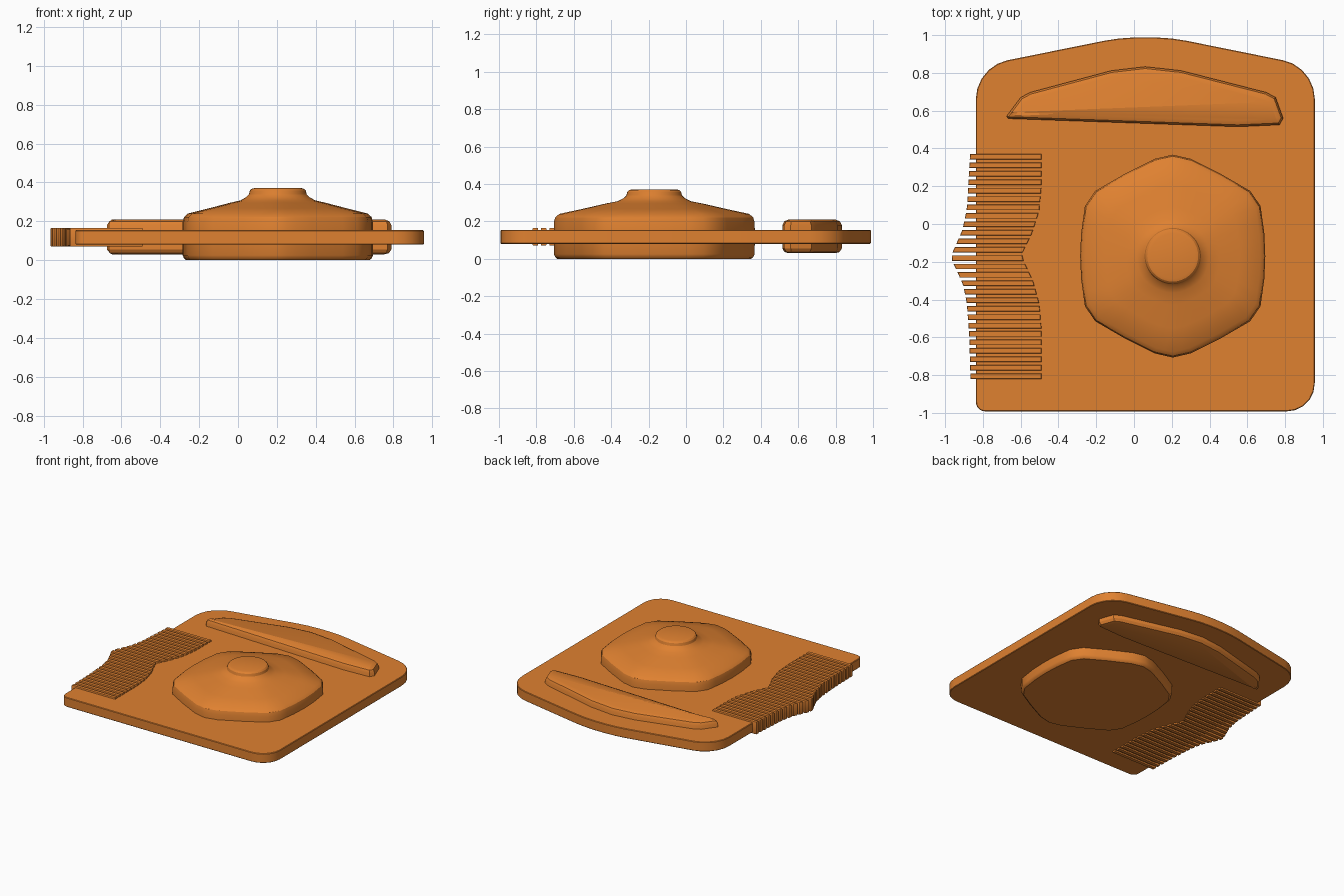
import bpy, bmesh, math
from mathutils import Vector

if "Cube" in bpy.data.objects:
    bpy.data.objects.remove(bpy.data.objects["Cube"])

mat = bpy.data.materials.new("orange")
mat.diffuse_color = (0.74, 0.22, 0.03, 1)
mat.use_nodes = True
mat.node_tree.nodes["Principled BSDF"].inputs["Base Color"].default_value = mat.diffuse_color


def loft(name, rings, angle=30):
    """Join closed rings of equal length, bottom to top, and cap both ends."""
    bm = bmesh.new()
    loops = [[bm.verts.new(p) for p in ring] for ring in rings]
    n = len(loops[0])
    for a, b in zip(loops, loops[1:]):
        for i in range(n):
            j = (i + 1) % n
            bm.faces.new((a[i], a[j], b[j], b[i]))
    bm.faces.new(loops[0][::-1])
    bm.faces.new(loops[-1])
    bmesh.ops.recalc_face_normals(bm, faces=bm.faces)
    me = bpy.data.meshes.new(name)
    bm.to_mesh(me)
    bm.free()
    ob = bpy.data.objects.new(name, me)
    bpy.context.collection.objects.link(ob)
    me.materials.append(mat)
    bpy.ops.object.select_all(action='DESELECT')
    ob.select_set(True)
    bpy.context.view_layer.objects.active = ob
    bpy.ops.object.shade_smooth_by_angle(angle=math.radians(angle))
    return ob


def rounded(corners, steps=5):
    """Outline from (x, y, radius-length) corners, rounded by quadratic curves."""
    out = []
    for i, (x, y, r) in enumerate(corners):
        p = Vector((x, y))
        a = p + (Vector(corners[i - 1][:2]) - p).normalized() * r
        b = p + (Vector(corners[(i + 1) % len(corners)][:2]) - p).normalized() * r
        for k in range(steps + 1):
            t = k / steps
            # rational weight keeps the corner close to a circular arc
            w = 0.75
            d = (1 - t) ** 2 + 2 * w * t * (1 - t) + t * t
            out.append((a * (1 - t) ** 2 + p * 2 * w * t * (1 - t) + b * t * t) / d)
    return out


def inset(pts, d):
    """Move a counter-clockwise outline inward by d."""
    out = []
    for i, p in enumerate(pts):
        e1 = (p - pts[i - 1]).normalized()
        e2 = (pts[(i + 1) % len(pts)] - p).normalized()
        n1, n2 = Vector((-e1.y, e1.x)), Vector((-e2.y, e2.x))
        m = n1 + n2
        out.append(p + m * (d * 2 / max(m.length_squared, 0.8)))
    return out


def slab(name, pts, levels):
    return loft(name, [[(p.x, p.y, z) for p in inset(pts, d)] for z, d in levels])


# Base plate with a gently peaked back edge
plate = rounded([(-0.837, -0.992, 0.05), (0.957, -0.992, 0.15),
                 (0.957, 0.833, 0.17), (0.06, 1.014, 0.22), (-0.837, 0.833, 0.17)])
slab("base_plate", plate, [(0.08, 0.004), (0.084, 0), (0.15, 0), (0.154, 0.004)])

# Long rounded bar near the back edge
bar = [Vector(p) for p in [(-0.675, 0.57), (-0.665, 0.558), (0.55, 0.515),
       (0.77, 0.525), (0.79, 0.56), (0.75, 0.67), (0.70, 0.697), (0.25, 0.812),
       (0.06, 0.833), (-0.12, 0.812), (-0.55, 0.697), (-0.60, 0.67)]]
slab("back_bar", bar, [(0.03, 0.034), (0.036, 0.012), (0.055, 0),
                       (0.18, 0), (0.20, 0.01), (0.21, 0.034)])

# Soft six-sided dial that blends into a round central knob
quad = [(0.49, 0), (0.485, 0.12), (0.465, 0.265), (0.41, 0.345), (0.26, 0.432),
        (0.095, 0.515), (0, 0.537)]
half = quad + [(-x, y) for x, y in quad[-2::-1]]
full = half + [(x, -y) for x, y in half[-2:0:-1]]
hexa = []
for i, p in enumerate(full):
    a, b = Vector(p), Vector(full[(i + 1) % len(full)])
    hexa += [a, (a + b) / 2]


def dial_ring(z, scale, blend=0.0, radius=0.0):
    ring = []
    for p in hexa:
        q = (p * scale).lerp(p.normalized() * radius, blend)
        ring.append((0.205 + q.x, -0.17 + q.y, z))
    return ring


loft("dial", [dial_ring(0, 0.965), dial_ring(0.008, 0.985), dial_ring(0.025, 1),
              dial_ring(0.195, 1), dial_ring(0.222, 0.985), dial_ring(0.24, 0.945),
              dial_ring(0.267, 0.72, 0.15, 0.36), dial_ring(0.295, 0.5, 0.4, 0.25),
              dial_ring(0.308, 0.4, 0.8, 0.19), dial_ring(0.325, 0, 1, 0.162),
              dial_ring(0.338, 0, 1, 0.149), dial_ring(0.358, 0, 1, 0.144),
              dial_ring(0.367, 0, 1, 0.135), dial_ring(0.371, 0, 1, 0.12)])


# Row of thin ribs forming a grip on the left edge
def sample(table, y):
    for (y0, x0), (y1, x1) in zip(table, table[1:]):
        if y <= y1:
            break
    return x0 + (x1 - x0) * (y - y0) / (y1 - y0)


outer = [(-0.82, -0.866), (-0.6, -0.872), (-0.42, -0.885), (-0.32, -0.905),
         (-0.19, -0.965), (-0.16, -0.965), (-0.03, -0.908), (0.08, -0.885), (0.37, -0.868)]
inner = [(-0.82, -0.49), (-0.55, -0.49), (-0.42, -0.502), (-0.30, -0.535),
         (-0.18, -0.592), (-0.155, -0.592), (-0.05, -0.54), (0.07, -0.502),
         (0.2, -0.49), (0.37, -0.49)]
count, width = 27, 0.029
for i in range(count):
    y0 = -0.82 + i * (1.19 - width) / (count - 1)
    y1 = y0 + width
    pts = [Vector((sample(t, y), y)) for t, y in
           ((outer, y0), (inner, y0), (inner, y1), (outer, y1))]
    slab("grip_rib_%02d" % (i + 1), pts, [(0.07, 0.002), (0.075, 0), (0.16, 0), (0.165, 0.002)])
